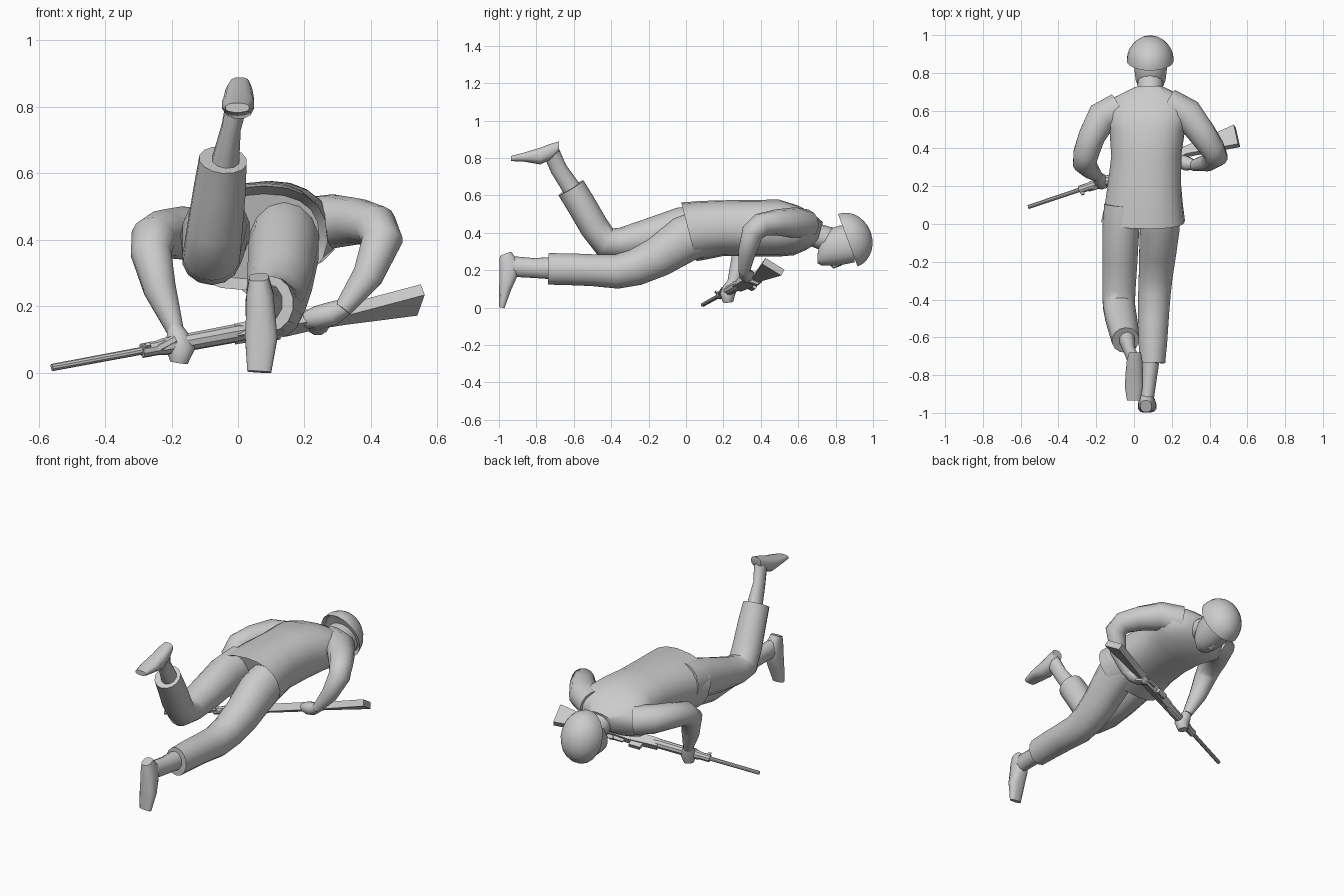
import bpy, bmesh, math
from mathutils import Vector

grey = bpy.data.materials.new("light_grey")
grey.diffuse_color = (0.6, 0.6, 0.6, 1)


def finish(name, bm, angle=40):
    bmesh.ops.recalc_face_normals(bm, faces=bm.faces)
    me = bpy.data.meshes.new(name)
    bm.to_mesh(me)
    bm.free()
    me.materials.append(grey)
    me.shade_smooth()
    me.set_sharp_from_angle(angle=math.radians(angle))
    ob = bpy.data.objects.new(name, me)
    bpy.context.collection.objects.link(ob)
    return ob


def tube(name, secs, n=14, side=(1, 0, 0), power=1.0, angle=50):
    """Loft ellipses (x, y, z, half width, half depth[, slope of section])."""
    bm = bmesh.new()
    pts = [Vector(s[:3]) for s in secs]
    rings = []
    for i, s in enumerate(secs):
        if len(s) > 5:
            t = Vector((0, 1, s[5]))
        else:
            a, b = pts[max(i - 1, 0)], pts[min(i + 1, len(pts) - 1)]
            t = (pts[i] - a).normalized() + (b - pts[i]).normalized()
        t.normalize()
        u = Vector(side)
        u = (u - t * u.dot(t)).normalized()
        v = t.cross(u)
        ring = []
        for k in range(n):
            ang = 2 * math.pi * (k + 0.5) / n
            c, d = math.cos(ang), math.sin(ang)
            c = math.copysign(abs(c) ** power, c)
            d = math.copysign(abs(d) ** power, d)
            ring.append(bm.verts.new(pts[i] + u * c * s[3] + v * d * s[4]))
        rings.append(ring)
    for r, q in zip(rings, rings[1:]):
        for k in range(n):
            j = (k + 1) % n
            bm.faces.new((r[k], r[j], q[j], q[k]))
    bm.faces.new(rings[0])
    bm.faces.new(rings[-1])
    return finish(name, bm, angle)


# Jacket with recessed hem
tube("jacket", [
    (.05, .06, .41, .195, .13, .26), (.048, .015, .405, .222, .16, .26),
    (.052, .10, .415, .207, .155, .15), (.055, .2, .425, .195, .147, 0),
    (.065, .36, .425, .185, .15, 0), (.07, .5, .425, .2, .15, 0),
    (.07, .59, .412, .235, .13, -.1), (.075, .66, .405, .2, .097, -.2),
    (.08, .715, .40, .09, .058, -.3)], n=20, side=(1, 0, .1), power=.85)

# Neck, head and helmet
tube("neck", [(.08, .62, .42, .08, .075), (.085, .70, .385, .07, .065),
              (.088, .80, .35, .065, .07)])
tube("head", [
    (.088, .703, .262, .035, .025, 0), (.088, .722, .30, .065, .075, 0),
    (.088, .76, .322, .08, .098, 0), (.088, .82, .332, .088, .108, 0),
    (.088, .90, .34, .09, .1, 0)], n=16, power=.9)
tube("nose", [(.088, .83, .235, .012, .01), (.088, .79, .222, .017, .014),
              (.088, .775, .235, .012, .01)], n=6)
axis = Vector((0, .94, .35)).normalized()
rim = Vector((.086, .865, .36))
dome = [(*(rim + axis * .02), .108, .135, .372)]
for k in range(8):
    f = math.radians(k * 12.5)
    p = rim + axis * .13 * math.sin(f)
    dome.append((*p, .125 * math.cos(f), .152 * math.cos(f), .372))
tube("helmet", dome, n=20)

# Raised bent leg
tube("raised_trouser_leg", [
    (-.06, .10, .43, .1, .12), (-.07, -.03, .42, .1, .115),
    (-.075, -.2, .375, .095, .1), (-.08, -.35, .345, .09, .082),
    (-.08, -.43, .35, .087, .083), (-.07, -.49, .43, .085, .078),
    (-.055, -.56, .55, .08, .078), (-.045, -.615, .64, .073, .078)])
tube("raised_ankle", [
    (-.04, -.6, .62, .045, .05), (-.02, -.68, .74, .03, .045),
    (0, -.72, .83, .035, .045)], n=10)
tube("raised_boot", [
    (.005, -.68, .862, .032, .027, 0), (.003, -.72, .835, .042, .043, 0),
    (.002, -.78, .81, .047, .046, 0), (0, -.86, .805, .05, .026, 0),
    (-.002, -.935, .797, .036, .014, 0)], n=12, power=.75)

# Trailing straight leg
tube("trailing_trouser_leg", [
    (.14, .12, .41, .105, .125), (.137, -.01, .365, .108, .125),
    (.125, -.15, .27, .1, .108), (.115, -.27, .215, .092, .098),
    (.108, -.37, .193, .088, .092), (.103, -.5, .2, .083, .085),
    (.1, -.62, .205, .078, .085), (.097, -.735, .207, .07, .084)])
tube("trailing_ankle", [
    (.092, -.69, .21, .05, .06), (.08, -.82, .212, .042, .053),
    (.068, -.93, .22, .038, .055)], n=10)
tube("trailing_boot", [
    (.063, -.965, .287, .03, .033), (.066, -.945, .235, .042, .055),
    (.068, -.95, .175, .045, .05), (.07, -.966, .105, .05, .034),
    (.064, -.984, .002, .037, .015)], n=12, power=.75)

# Sleeves and hands
tube("left_sleeve", [
    (-.08, .61, .41, .085, .085), (-.17, .565, .42, .085, .08),
    (-.225, .46, .418, .072, .073), (-.255, .37, .405, .068, .068),
    (-.262, .32, .36, .062, .062), (-.235, .29, .25, .05, .05),
    (-.19, .25, .13, .027, .03)])
tube("left_hand", [
    (-.192, .25, .14, .022, .025), (-.182, .235, .105, .036, .038),
    (-.172, .222, .07, .045, .04), (-.178, .225, .03, .028, .028)], n=10)
tube("left_thumb", [(-.19, .2, .1, .014, .014), (-.235, .185, .075, .014, .014),
                    (-.25, .19, .06, .008, .008)], n=6, side=(0, 1, 0))
tube("right_sleeve", [
    (.18, .63, .44, .088, .088), (.285, .58, .455, .085, .082),
    (.36, .48, .455, .075, .07), (.415, .4, .442, .066, .064),
    (.435, .355, .4, .062, .06), (.39, .325, .29, .047, .047),
    (.315, .31, .19, .027, .03)])
tube("right_hand", [
    (.33, .312, .2, .022, .025), (.285, .318, .178, .038, .036),
    (.24, .335, .165, .04, .036), (.2, .345, .158, .025, .025)],
    n=10, side=(0, 1, 0))
tube("right_fingers", [(.25, .33, .15, .03, .018), (.24, .375, .13, .03, .018),
                       (.235, .4, .145, .022, .012)], n=8)

# Rifle frame: distance from the muzzle, belly direction, sideways direction
muzzle = Vector((-.56, .09, .015))
A = Vector((1.1, .37, .205)).normalized()
D = Vector((-.03, .11, -.07))
D = (D - A * D.dot(A)).normalized()
W = A.cross(D)


def rod(name, secs, n=10):
    tube(name, [(*(muzzle + A * s + D * h), r, r) for s, h, r in secs],
         n=n, side=D, angle=35)


def plate(name, profile, half):
    """Extrude an outline of (distance, belly offset) sideways."""
    bm = bmesh.new()
    rows = [[bm.verts.new(muzzle + A * s + D * h + W * w) for s, h in profile]
            for w in (-half, half)]
    bm.faces.new(rows[0])
    bm.faces.new(rows[1])
    for k in range(len(profile)):
        j = (k + 1) % len(profile)
        bm.faces.new((rows[0][k], rows[0][j], rows[1][j], rows[1][k]))
    finish(name, bm, 30)


rod("barrel", [(0, 0, .011), (.36, 0, .012)])
rod("front_band", [(.29, 0, .022), (.34, 0, .022)])
rod("hand_guard", [(.33, 0, .02), (.36, 0, .026), (.6, 0, .028), (.62, 0, .024)])
plate("front_sight", [(.29, 0), (.295, -.035), (.31, -.035), (.32, 0)], .005)
plate("receiver", [(.59, -.022), (.86, -.027), (.88, .03), (.76, .04),
                   (.59, .03)], .021)
plate("magazine", [(.67, .03), (.74, .03), (.745, .065), (.68, .065)], .014)
plate("trigger_guard", [(.77, .03), (.85, .025), (.835, .055), (.785, .055)], .006)
plate("butt_stock", [(.84, -.022), (.9, -.01), (1.185, -.055), (1.185, .066),
                     (.95, .04), (.85, .034)], .019)
